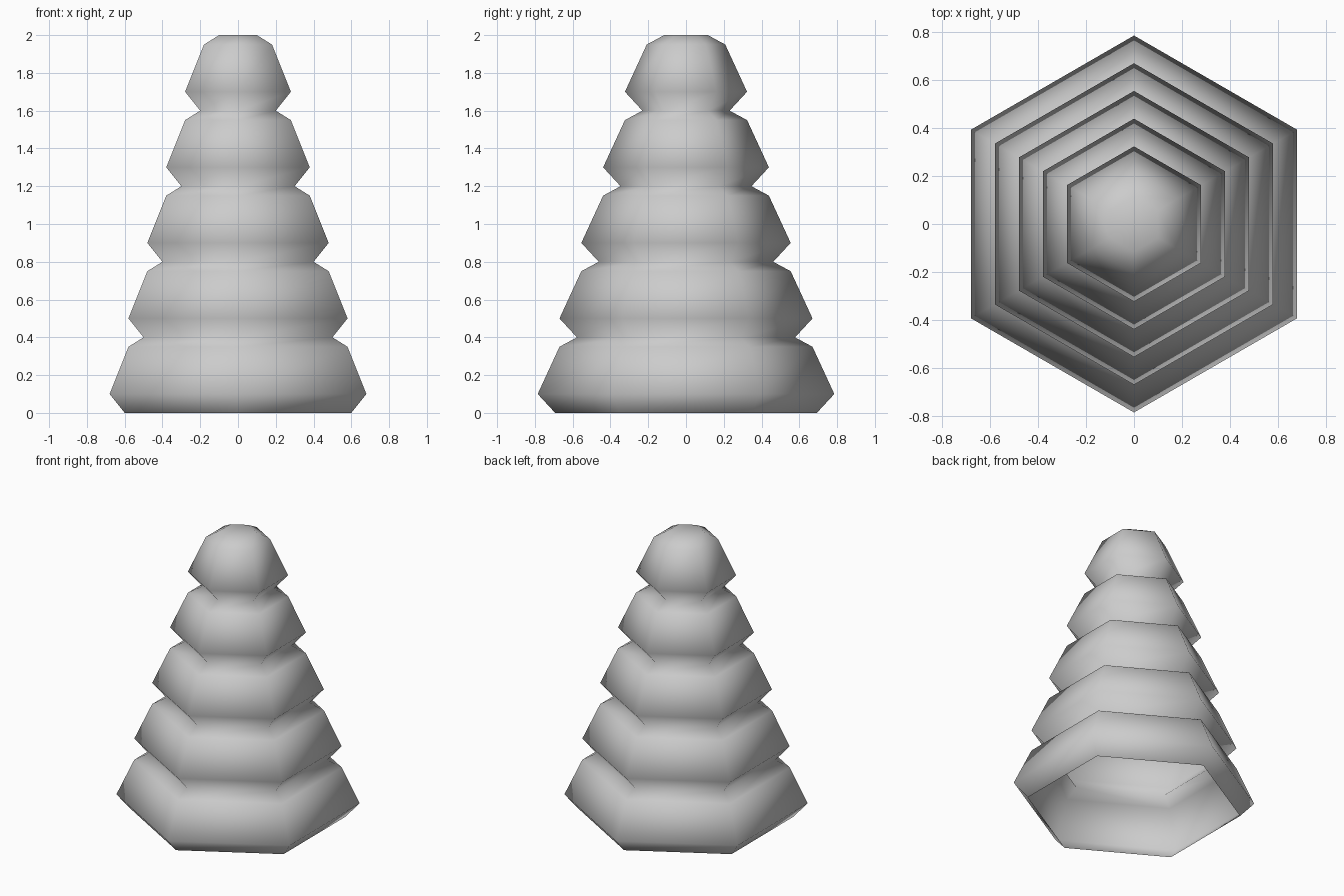
import bpy, bmesh, math

if "Cube" in bpy.data.objects:
    bpy.data.objects.remove(bpy.data.objects["Cube"])

SIDES, TIERS = 6, 5

# Tier outline: flat-to-centre distances and heights, each tier 0.1 narrower
profile = [(0.6, 0.0)]
for i in range(TIERS):
    r, z = 0.6 - 0.1 * i, 0.4 * i
    profile += [(r + 0.08, z + 0.1), (r - 0.02, z + 0.35), (r - 0.1, z + 0.4)]

# Hexagonal rings with corners on the y axis
bm = bmesh.new()
rings = []
for apothem, z in profile:
    c = apothem / math.cos(math.pi / SIDES)
    angles = [math.pi / 2 + k * math.tau / SIDES for k in range(SIDES)]
    rings.append([bm.verts.new((c * math.cos(a), c * math.sin(a), z)) for a in angles])

# Side walls, hollow inside and open at the bottom
for low, high in zip(rings, rings[1:]):
    for k in range(SIDES):
        n = (k + 1) % SIDES
        bm.faces.new((low[k], low[n], high[n], high[k]))

# Top cap
bm.faces.new(rings[-1])
for f in bm.faces:
    f.smooth = True

mesh = bpy.data.meshes.new("tiered_tree_foliage")
bm.to_mesh(mesh)
bm.free()
bpy.context.collection.objects.link(bpy.data.objects.new("tiered_tree_foliage", mesh))
